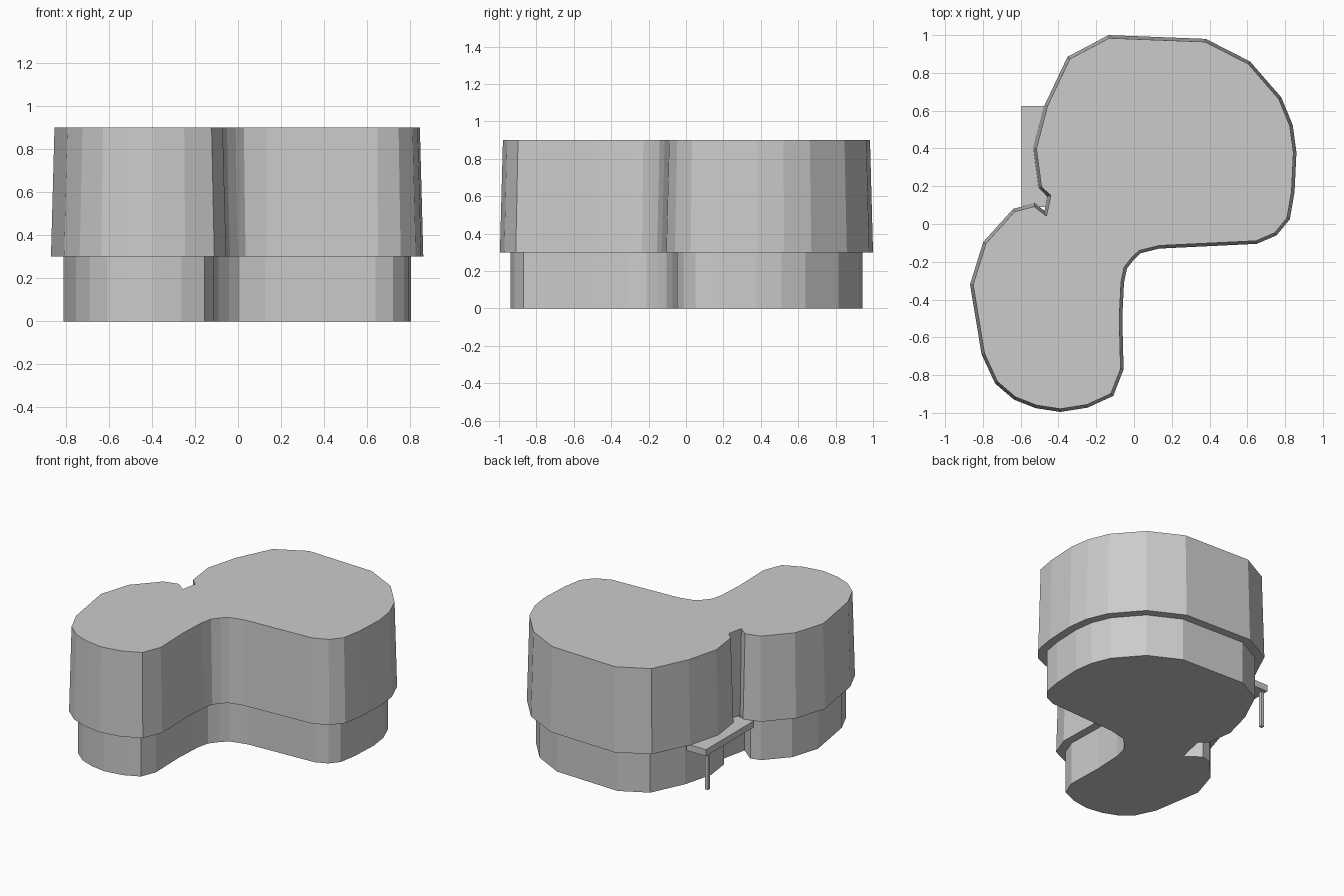
import bpy, bmesh
from mathutils import Vector

if "Cube" in bpy.data.objects:
    bpy.data.objects.remove(bpy.data.objects["Cube"])

# Footprint of the overhanging upper storey, clockwise from the back
OUTLINE = [Vector(p) for p in [
    (-.135, 1), (.38, .98), (.615, .86), (.78, .67), (.84, .525), (.86, .38),
    (.85, .17), (.825, .025), (.755, -.06), (.65, -.105), (.135, -.13),
    (.035, -.155), (0, -.188), (-.037, -.235), (-.053, -.31), (-.062, -.5),
    (-.055, -.77), (-.11, -.91), (-.245, -.972), (-.39, -.995), (-.52, -.975),
    (-.635, -.93), (-.735, -.845), (-.807, -.69), (-.868, -.32), (-.798, -.095),
    (-.64, .08), (-.525, .11), (-.474, .07), (-.458, .145), (-.505, .19),
    (-.533, .40), (-.473, .63), (-.352, .885)]]


def inset(points, dist):
    """Move every wall inwards by dist and mitre the corners."""
    out = []
    n = len(points)
    for i, p in enumerate(points):
        a = (p - points[i - 1]).normalized()
        b = (points[(i + 1) % n] - p).normalized()
        na, nb = Vector((a.y, -a.x)), Vector((b.y, -b.x))
        out.append(p + (na + nb) * dist / (1 + na.dot(nb)))
    return out


def loft(name, low, z0, high, z1):
    """Closed solid between two matching outlines."""
    bm = bmesh.new()
    lo = [bm.verts.new((p.x, p.y, z0)) for p in low]
    hi = [bm.verts.new((p.x, p.y, z1)) for p in high]
    n = len(lo)
    for i in range(n):
        j = (i + 1) % n
        bm.faces.new((lo[i], lo[j], hi[j], hi[i]))
    caps = [bm.faces.new(lo), bm.faces.new(hi)]
    bmesh.ops.recalc_face_normals(bm, faces=bm.faces[:])
    bmesh.ops.triangulate(bm, faces=caps)
    mesh = bpy.data.meshes.new(name)
    bm.to_mesh(mesh)
    bm.free()
    ob = bpy.data.objects.new(name, mesh)
    bpy.context.collection.objects.link(ob)


def box(name, x0, x1, y0, y1, z0, z1):
    rect = [Vector(p) for p in ((x0, y0), (x0, y1), (x1, y1), (x1, y0))]
    loft(name, rect, z0, rect, z1)


# Recessed ground storey
base = inset(OUTLINE, .057)
loft("ground_storey", base, 0, base, .3)

# Overhanging, slightly tapered upper storey
loft("upper_storey", OUTLINE, .3, inset(OUTLINE, .016), .9)

# Entrance canopy on its post
box("entrance_canopy", -.595, -.44, .09, .625, .252, .298)
box("canopy_post", -.59, -.567, .575, .598, 0, .26)
